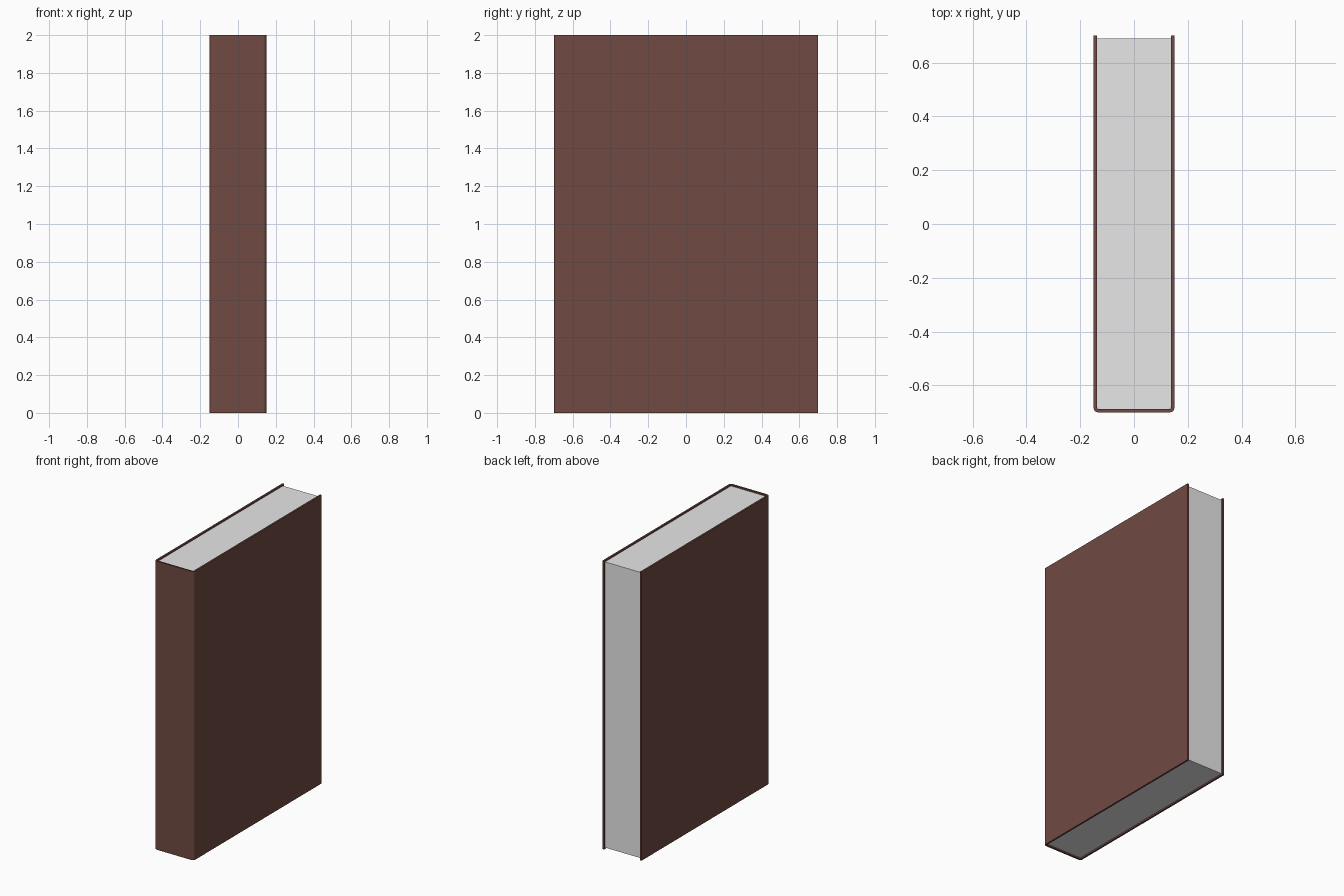
import bpy, bmesh, math

if "Cube" in bpy.data.objects:
    bpy.data.objects.remove(bpy.data.objects["Cube"])

T = 0.012            # cover thickness
W, D, H = 0.15, 0.70, 2.0   # half width, half depth, height


def material(name, rgb):
    m = bpy.data.materials.new(name)
    m.diffuse_color = (*rgb, 1)
    m.use_nodes = True
    m.node_tree.nodes["Principled BSDF"].inputs["Base Color"].default_value = m.diffuse_color
    return m


def extrude_outline(name, outline, z0, z1, mat):
    """Extrude a closed xy outline between two heights."""
    bm = bmesh.new()
    face = bm.faces.new([bm.verts.new((x, y, z0)) for x, y in outline])
    top = bmesh.ops.extrude_face_region(bm, geom=[face])["geom"]
    for v in top:
        if isinstance(v, bmesh.types.BMVert):
            v.co.z = z1
    bmesh.ops.recalc_face_normals(bm, faces=bm.faces)
    me = bpy.data.meshes.new(name)
    bm.to_mesh(me)
    bm.free()
    me.materials.append(mat)
    ob = bpy.data.objects.new(name, me)
    bpy.context.collection.objects.link(ob)
    return ob


def half_wall(w, d, r, steps=4):
    """Right-hand side of the U outline, from fore edge to rounded spine corner."""
    pts = [(w, D)]
    for i in range(steps + 1):
        a = -math.pi / 2 * i / steps
        pts.append((w - r + r * math.cos(a), -d + r + r * math.sin(a)))
    return pts


def u_wall(w, d, r):
    right = half_wall(w, d, r)
    return right + [(-x, y) for x, y in reversed(right)]


brown = material("cover brown", (0.16, 0.068, 0.055))
paper = material("paper", (0.8, 0.8, 0.8))

# Wraparound cover: two boards and a spine with rounded corners
outer = u_wall(W, D, 0.016)
inner = u_wall(W - T, D - T, 0.006)
extrude_outline("cover", outer + inner[::-1], 0, H, brown)

# Page block, slightly inset at the top, bottom and fore edge
pw, py0, py1 = W - T, -D + T, D - 0.01
block = [(pw, py1), (pw, py0 + 0.006), (pw - 0.006, py0),
         (-pw + 0.006, py0), (-pw, py0 + 0.006), (-pw, py1)]
extrude_outline("pages", block, 0.01, H - 0.01, paper)
